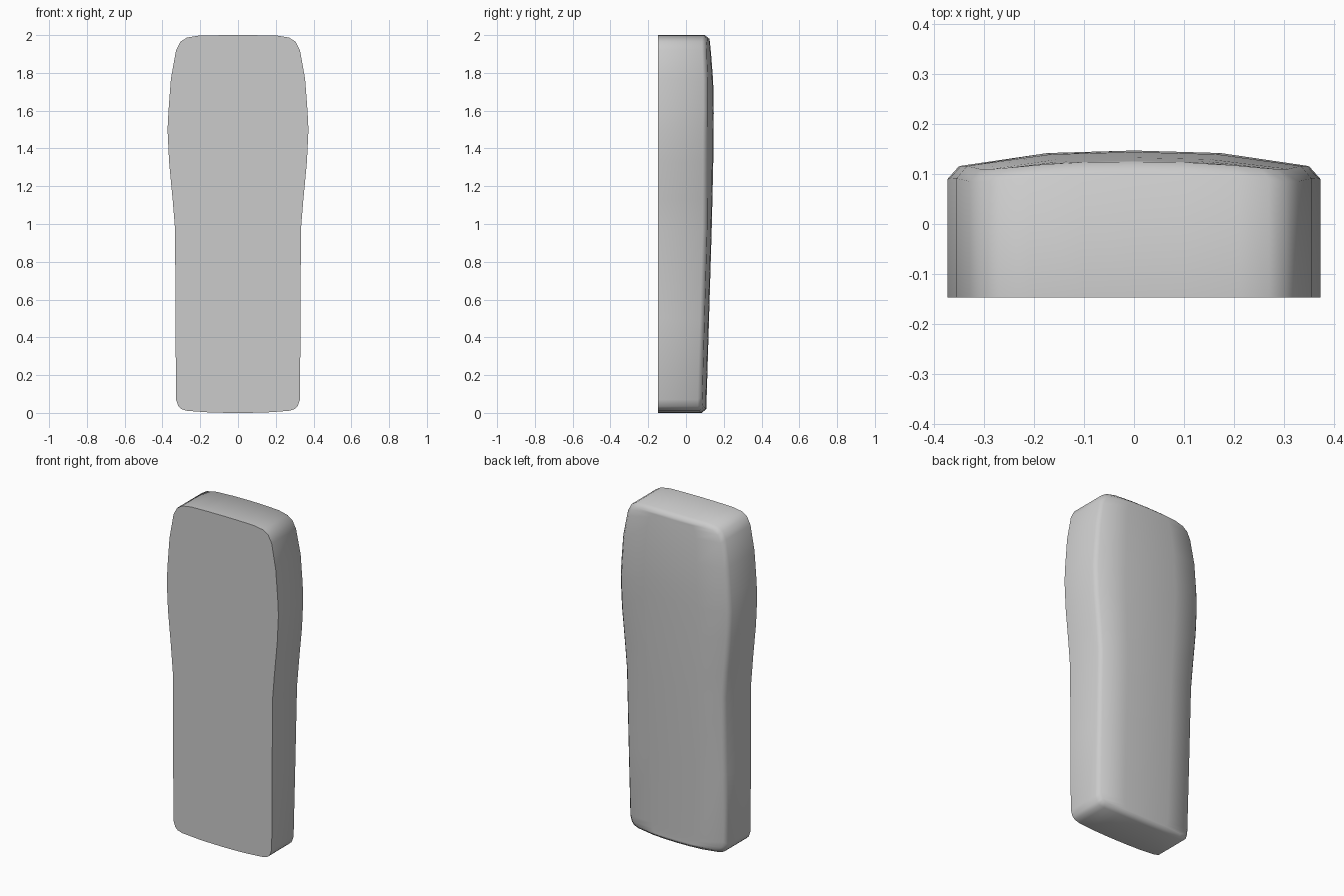
import bpy
import bmesh
import math

if "Cube" in bpy.data.objects:
    bpy.data.objects.remove(bpy.data.objects["Cube"], do_unlink=True)

FRONT_Y = -0.147
CHAMFER = 0.025

# Outline from top to bottom: half width, height
OUTLINE = [(0.21, 1.997), (0.27, 1.987), (0.305, 1.965), (0.328, 1.92),
           (0.355, 1.77), (0.368, 1.6), (0.373, 1.5), (0.365, 1.33),
           (0.346, 1.13), (0.333, 0.97), (0.331, 0.5), (0.328, 0.07),
           (0.316, 0.035), (0.30, 0.02), (0.27, 0.011), (0.16, 0.003)]
# Depth of the back along its middle: height, y
SPINE = [(0, 0.107), (1, 0.137), (1.4, 0.146), (1.6, 0.147),
         (1.8, 0.143), (1.95, 0.128), (2, 0.122)]
COLUMNS = (-1, -0.5, 0, 0.5, 1)


def back_y(x, z):
    """Depth of the domed back at a point of the outline plane."""
    for (z0, y0), (z1, y1) in zip(SPINE, SPINE[1:]):
        if z <= z1:
            middle = y0 + (y1 - y0) * (z - z0) / (z1 - z0)
            break
    return middle - 0.032 * (abs(x) / 0.352) ** 2.6


def crown(row, f):
    """Slight bow of the top and bottom ends."""
    bow = 0.003 * (1 - f * f)
    return bow if row == 0 else -bow if row == len(OUTLINE) - 1 else 0


bm = bmesh.new()

# Domed back as a grid, inset from the outline
outer = {}
grid = []
for row, (w, z) in enumerate(OUTLINE):
    line = []
    for f in COLUMNS:
        x, zz = w * f, z + crown(row, f)
        xi, zi = x * 0.94, 1 + (zz - 1) * 0.98
        v = bm.verts.new((xi, back_y(xi, zi), zi))
        outer[v] = (x, zz)
        line.append(v)
    grid.append(line)
for a, b in zip(grid, grid[1:]):
    for i in range(len(COLUMNS) - 1):
        bm.faces.new((a[i], a[i + 1], b[i + 1], b[i]))

# Chamfer ring, side wall and flat front
ring = (grid[0] + [r[-1] for r in grid[1:-1]] + grid[-1][::-1]
        + [r[0] for r in grid[-2:0:-1]])
rim = [bm.verts.new((outer[v][0], v.co.y - CHAMFER, outer[v][1])) for v in ring]
front = [bm.verts.new((v.co.x, FRONT_Y, v.co.z)) for v in rim]
for a, b in ((ring, rim), (rim, front)):
    for i in range(len(a)):
        j = (i + 1) % len(a)
        bm.faces.new((a[i], a[j], b[j], b[i]))
bm.faces.new(front)
bmesh.ops.recalc_face_normals(bm, faces=bm.faces[:])

mesh = bpy.data.meshes.new("rounded_panel")
bm.to_mesh(mesh)
bm.free()
panel = bpy.data.objects.new("rounded_panel", mesh)
bpy.context.collection.objects.link(panel)

# Plain grey finish
grey = bpy.data.materials.new("light_grey")
grey.use_nodes = True
colour = (0.6, 0.6, 0.6, 1)
grey.diffuse_color = colour
grey.node_tree.nodes["Principled BSDF"].inputs["Base Color"].default_value = colour
mesh.materials.append(grey)

# Smooth shading with a sharp front edge
bpy.ops.object.select_all(action="DESELECT")
panel.select_set(True)
bpy.context.view_layer.objects.active = panel
bpy.ops.object.shade_smooth_by_angle(angle=math.radians(65))
